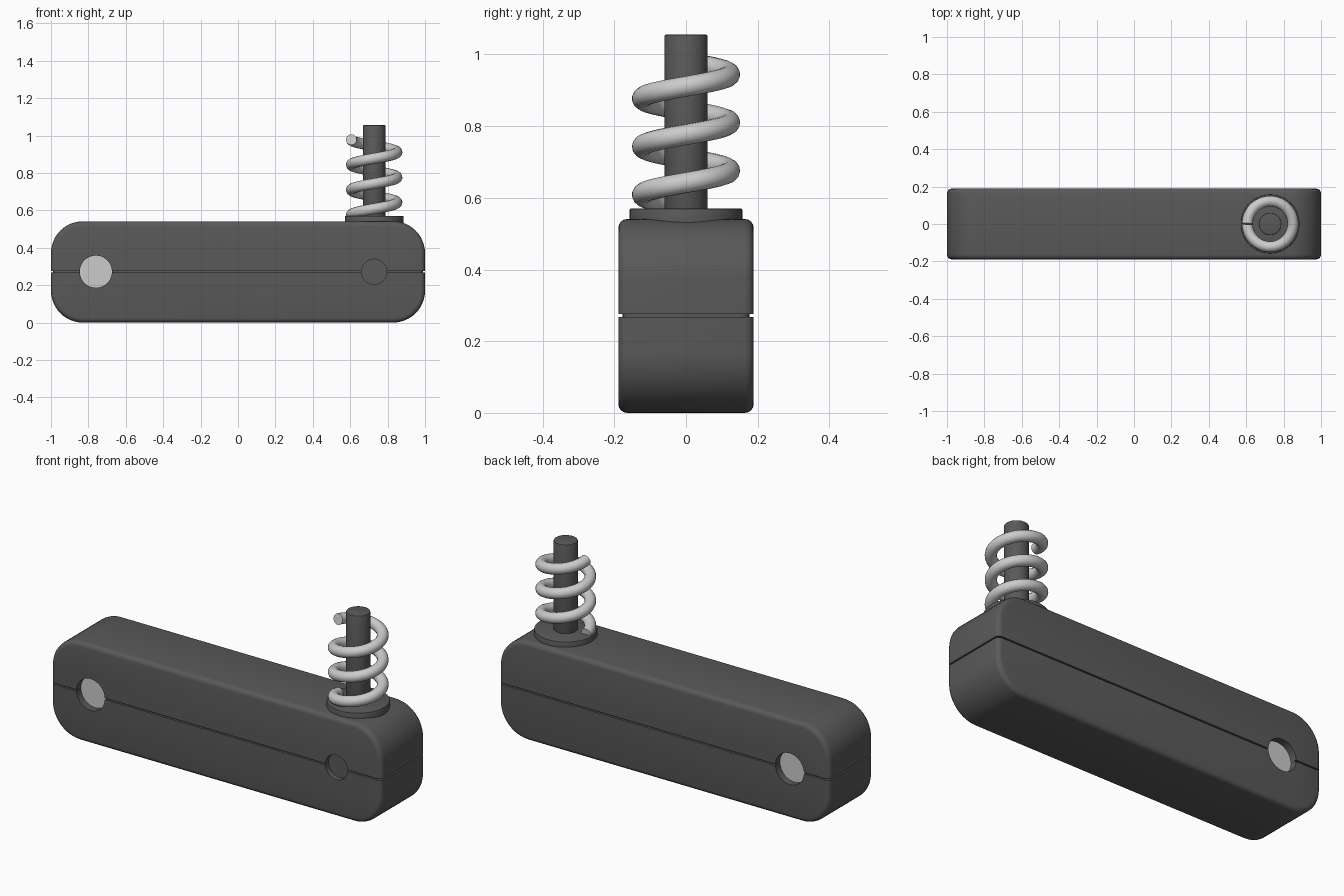
import bpy, bmesh, math
from mathutils import Vector, Matrix

if "Cube" in bpy.data.objects:
    bpy.data.objects.remove(bpy.data.objects["Cube"])

SEAM, TOP, HALF_Y = 0.272, 0.541, 0.189


def material(name, v):
    m = bpy.data.materials.new(name)
    m.diffuse_color = (v, v, v, 1)
    m.use_nodes = True
    m.node_tree.nodes["Principled BSDF"].inputs["Base Color"].default_value = m.diffuse_color
    return m


DARK = material("dark_grey", 0.1)
LIGHT = material("light_grey", 0.6)


def finish(bm, name, mat):
    bmesh.ops.recalc_face_normals(bm, faces=bm.faces)
    me = bpy.data.meshes.new(name)
    bm.to_mesh(me)
    bm.free()
    ob = bpy.data.objects.new(name, me)
    bpy.context.collection.objects.link(ob)
    me.materials.append(mat)
    return ob


def select(ob):
    bpy.ops.object.select_all(action='DESELECT')
    ob.select_set(True)
    bpy.context.view_layer.objects.active = ob


def smooth(ob):
    select(ob)
    bpy.ops.object.shade_smooth_by_angle(angle=math.radians(35))


def cylinder(name, start, end, r, mat, bevel=0.0, segs=48):
    start, end = Vector(start), Vector(end)
    axis = end - start
    bm = bmesh.new()
    rot = axis.to_track_quat('Z', 'Y').to_matrix().to_4x4()
    bmesh.ops.create_cone(bm, cap_ends=True, segments=segs, radius1=r, radius2=r,
                          depth=axis.length,
                          matrix=Matrix.Translation((start + end) / 2) @ rot)
    if bevel:
        rim = [e for e in bm.edges if any(len(f.verts) > 4 for f in e.link_faces)]
        bmesh.ops.bevel(bm, geom=rim, offset=bevel, segments=2, profile=0.5, affect='EDGES')
    ob = finish(bm, name, mat)
    smooth(ob)
    return ob


def rounded_block(inset=0.0, radius=0.17, edge=0.025):
    # Rounded rectangle in xz, extruded along y, with softened rims
    bm = bmesh.new()
    hx, hz = 1 - inset, TOP / 2 - inset
    pts = []
    for i, (sx, sz) in enumerate([(1, 1), (-1, 1), (-1, -1), (1, -1)]):
        for k in range(13):
            a = math.radians(90 * i + 7.5 * k)
            pts.append((sx * (hx - radius) + radius * math.cos(a),
                        TOP / 2 + sz * (hz - radius) + radius * math.sin(a)))
    y = HALF_Y - inset
    face = bm.faces.new([bm.verts.new((x, -y, z)) for x, z in pts])
    ext = bmesh.ops.extrude_face_region(bm, geom=[face], use_keep_orig=True)
    bmesh.ops.translate(bm, vec=(0, 2 * y, 0),
                        verts=[v for v in ext["geom"] if isinstance(v, bmesh.types.BMVert)])
    bmesh.ops.recalc_face_normals(bm, faces=bm.faces)
    rim = [e for e in bm.edges if any(len(f.verts) > 4 for f in e.link_faces)]
    bmesh.ops.bevel(bm, geom=rim, offset=edge, segments=4, profile=0.5, affect='EDGES')
    return bm


def slice_z(bm, z, keep_above):
    res = bmesh.ops.bisect_plane(bm, geom=bm.verts[:] + bm.edges[:] + bm.faces[:],
                                 plane_co=(0, 0, z), plane_no=(0, 0, 1),
                                 clear_inner=keep_above, clear_outer=not keep_above)
    cut = [e for e in res["geom_cut"] if isinstance(e, bmesh.types.BMEdge)]
    bmesh.ops.contextual_create(bm, geom=cut)


# Two case halves and the recessed core that shows in the seam
parts = []
bm = rounded_block()
slice_z(bm, SEAM - 0.004, False)
parts.append(finish(bm, "lower_case", DARK))
bm = rounded_block()
slice_z(bm, SEAM + 0.004, True)
parts.append(finish(bm, "upper_case", DARK))
bm = rounded_block(inset=0.012)
slice_z(bm, SEAM - 0.02, True)
slice_z(bm, SEAM + 0.02, False)
parts.append(finish(bm, "seam_core", DARK))

# Through hole on the left, blind hole at the front right
cutters = [cylinder("pin_cutter", (-0.76, -0.3, SEAM), (-0.76, 0.3, SEAM), 0.086, DARK),
           cylinder("socket_cutter", (0.728, -0.3, SEAM), (0.728, -0.1, SEAM), 0.067, DARK)]
for ob in parts:
    select(ob)
    for c in cutters:
        mod = ob.modifiers.new("hole", 'BOOLEAN')
        mod.operation = 'DIFFERENCE'
        mod.solver = 'EXACT'
        mod.object = c
        bpy.ops.object.modifier_apply(modifier=mod.name)
    smooth(ob)
for c in cutters:
    bpy.data.objects.remove(c, do_unlink=True)

# Fillers recessed in the holes
cylinder("cross_pin", (-0.76, -0.15, SEAM), (-0.76, 0.15, SEAM), 0.086, LIGHT)
cylinder("socket_floor", (0.728, -0.16, SEAM), (0.728, -0.1, SEAM), 0.067, DARK)

# Post with its flange
cylinder("flange", (0.728, 0, 0.5), (0.728, 0, 0.57), 0.157, DARK, 0.003, 64)
cylinder("post", (0.728, 0, 0.52), (0.728, 0, 1.056), 0.06, DARK, 0.005)

# Coil spring: three turns rising from the left
cu = bpy.data.curves.new("spring", 'CURVE')
cu.dimensions = '3D'
cu.bevel_depth = 0.029
cu.bevel_resolution = 5
cu.use_fill_caps = True
sp = cu.splines.new('POLY')
n = 144
sp.points.add(n)
for i, p in enumerate(sp.points):
    a = math.pi + 6 * math.pi * i / n
    p.co = (0.728 + 0.122 * math.cos(a), 0.122 * math.sin(a), 0.575 + 0.403 * i / n, 1)
spring = bpy.data.objects.new("spring", cu)
bpy.context.collection.objects.link(spring)
cu.materials.append(LIGHT)
select(spring)
bpy.ops.object.convert(target='MESH')
smooth(bpy.context.view_layer.objects.active)
